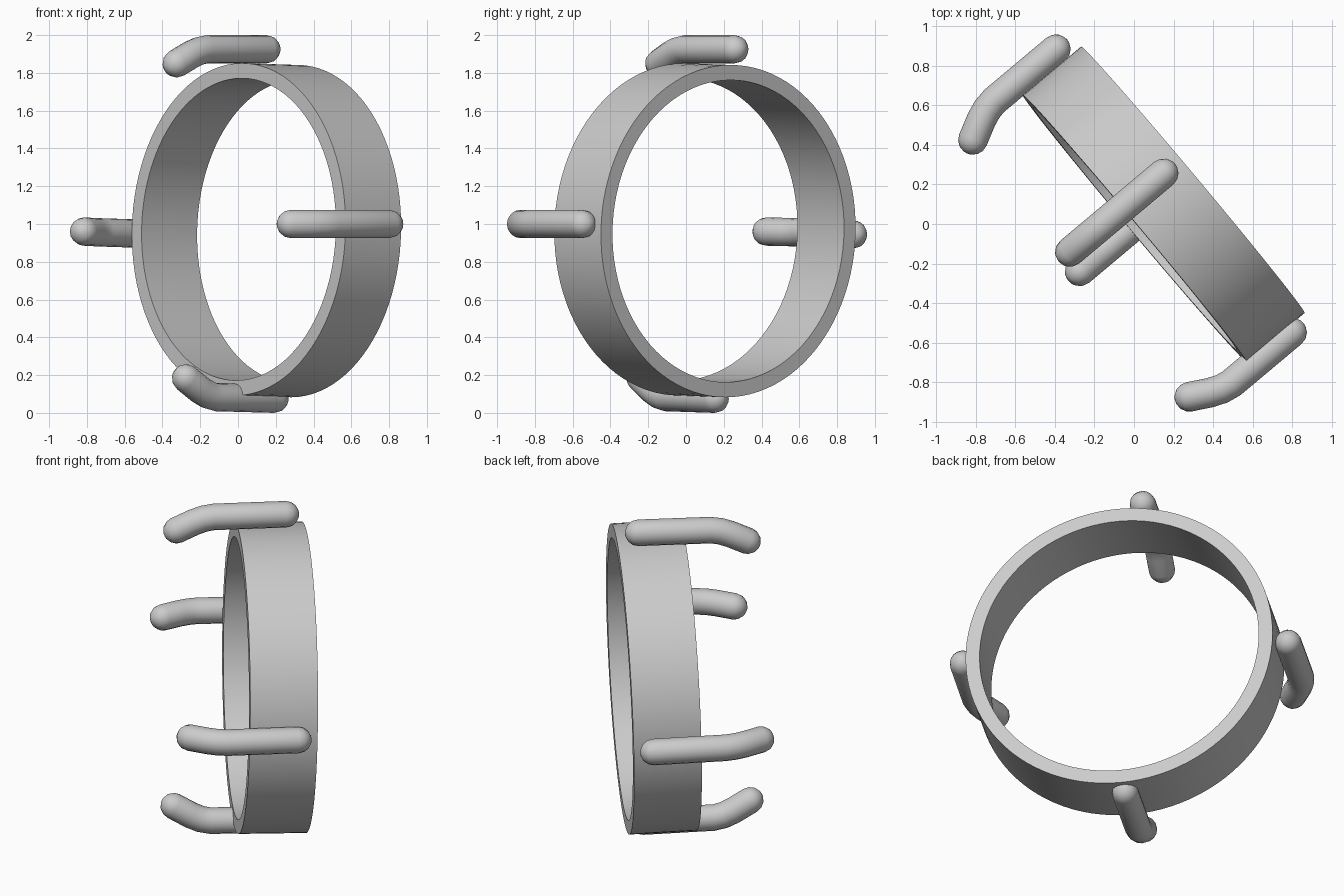
import bpy, bmesh
from math import sin, cos, pi, radians
from mathutils import Vector, Matrix

if "Cube" in bpy.data.objects:
    bpy.data.objects.remove(bpy.data.objects["Cube"])

TURN = Matrix.Rotation(radians(40), 4, 'Z')   # local x = ring axis (towards the back)


def finish(name, bm, angle):
    bmesh.ops.recalc_face_normals(bm, faces=bm.faces)
    me = bpy.data.meshes.new(name)
    bm.to_mesh(me)
    bm.free()
    ob = bpy.data.objects.new(name, me)
    bpy.context.collection.objects.link(ob)
    bpy.ops.object.select_all(action='DESELECT')
    ob.select_set(True)
    bpy.context.view_layer.objects.active = ob
    bpy.ops.object.shade_smooth_by_angle(angle=radians(angle))
    return ob


def bridge(bm, a, b):
    n = len(a)
    for i in range(n):
        bm.faces.new((a[i], a[(i + 1) % n], b[(i + 1) % n], b[i]))


# Band: rectangular section turned around the slightly tilted axis
def band(r_out, r_in, half, seg=96):
    bm = bmesh.new()
    place = TURN @ Matrix.Translation((0.18, -0.02, 0.967)) @ Matrix.Rotation(radians(1.4), 4, 'Y')
    loops = [[bm.verts.new(place @ Vector((x, r * cos(2 * pi * i / seg), r * sin(2 * pi * i / seg))))
              for i in range(seg)]
             for x, r in ((-half, r_out), (half, r_out), (half, r_in), (-half, r_in))]
    for i in range(4):
        bridge(bm, loops[i], loops[(i + 1) % 4])
    finish("ring_band", bm, 30)


# Prong: round bar with domed ends that curls inwards at the front
def prong(name, back, front, bend_dir, curl, rad=0.075, seg=16):
    back, front, bend_dir = Vector(back), Vector(front), Vector(bend_dir)
    length = front - back
    pts = [back + length * f + bend_dir * curl * c
           for f, c in ((0, 0), (0.66, 0), (0.75, 0.12), (0.84, 0.38), (1, 1))]
    dirs = [(pts[min(i + 1, 4)] - pts[max(i - 1, 0)]).normalized() for i in range(5)]
    caps = [radians(a) for a in (15, 40, 65)]
    rings = [(pts[0] - dirs[0] * rad * cos(a), dirs[0], rad * sin(a)) for a in caps]
    rings += [(p, d, rad) for p, d in zip(pts, dirs)]
    rings += [(pts[4] + dirs[4] * rad * cos(a), dirs[4], rad * sin(a)) for a in reversed(caps)]
    bm = bmesh.new()
    loops = []
    for c, d, r in rings:
        side = d.cross(bend_dir).normalized()
        up = side.cross(d)
        loops.append([bm.verts.new(TURN @ (c + (side * cos(2 * pi * i / seg) + up * sin(2 * pi * i / seg)) * r))
                      for i in range(seg)])
    for a, b in zip(loops, loops[1:]):
        bridge(bm, a, b)
    for lp, tip in ((loops[0], pts[0] - dirs[0] * rad), (loops[-1], pts[4] + dirs[4] * rad)):
        v = bm.verts.new(TURN @ tip)
        for i in range(seg):
            bm.faces.new((lp[i], lp[(i + 1) % seg], v))
    finish(name, bm, 40)


band(0.88, 0.80, 0.192)
prong("top_prong", (0.28, 0.10, 1.925), (-0.34, 0.10, 1.925), (0, 0, -1), 0.075)
prong("bottom_prong", (0.246, -0.007, 0.075), (-0.365, -0.007, 0.088), (0, 0, 1), 0.095)
prong("right_prong", (0.26, -0.935, 1.0), (-0.348, -0.935, 1.0), (0, 1, 0), 0.085)
prong("left_prong", (0.266, 0.932, 0.945), (-0.351, 0.932, 0.96), (0, -1, 0), 0.082)
